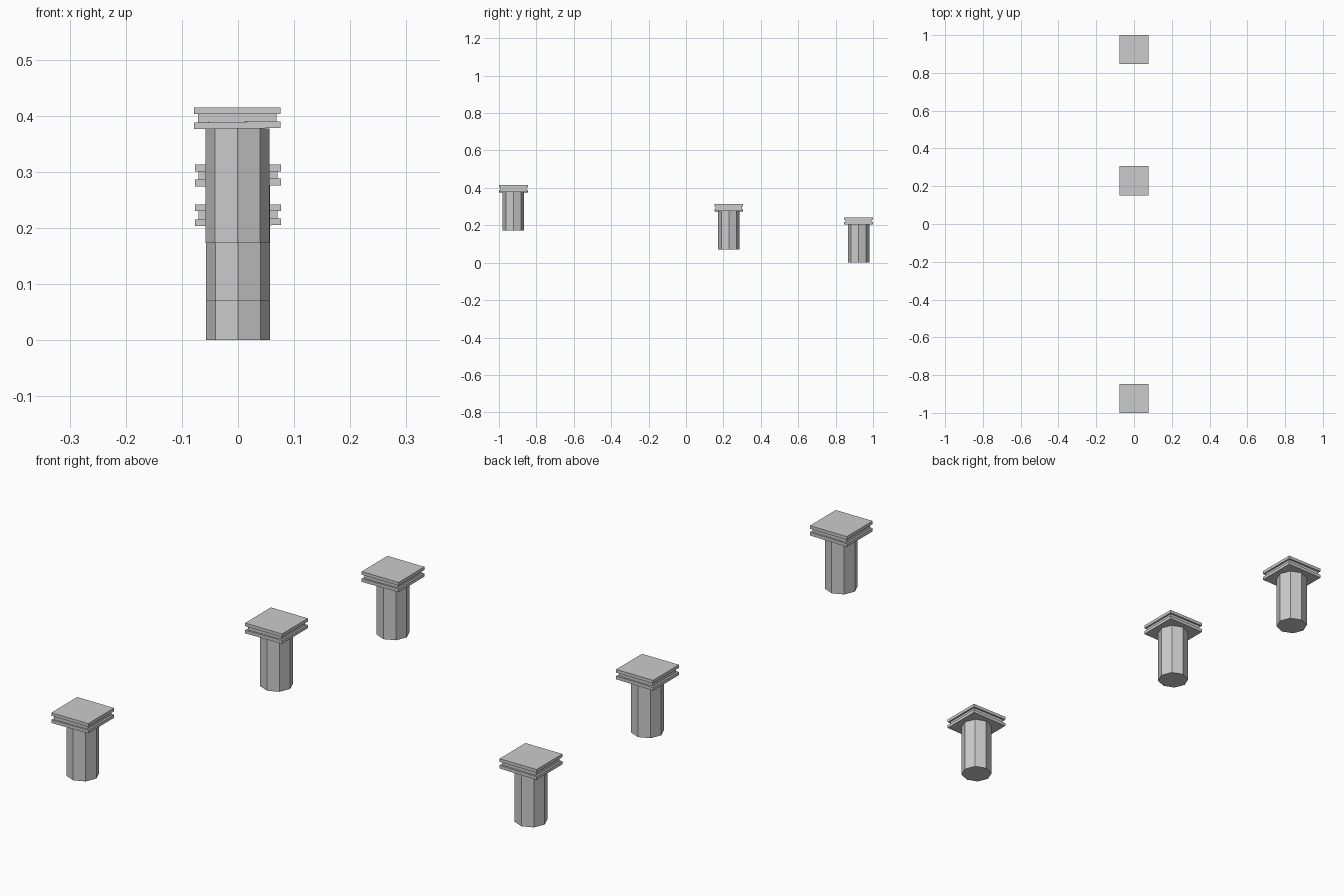
import bpy, bmesh
from math import cos, sin, pi

if "Cube" in bpy.data.objects:
    bpy.data.objects.remove(bpy.data.objects["Cube"])


def loft(name, rings, location):
    """Closed solid through a stack of point rings."""
    bm = bmesh.new()
    loops = [[bm.verts.new(p) for p in ring] for ring in rings]
    n = len(loops[0])
    for a, b in zip(loops, loops[1:]):
        for i in range(n):
            j = (i + 1) % n
            bm.faces.new((a[i], a[j], b[j], b[i]))
    bm.faces.new(loops[0][::-1])
    bm.faces.new(loops[-1])
    mesh = bpy.data.meshes.new(name)
    bm.to_mesh(mesh)
    bm.free()
    obj = bpy.data.objects.new(name, mesh)
    obj.location = location
    bpy.context.collection.objects.link(obj)
    return obj


def octagon(r, z):
    return [(r * cos(i * pi / 4), r * sin(i * pi / 4), z) for i in range(8)]


def square(h, z, tilt=0.0):
    return [(x * h, y * h, z + x * tilt) for x, y in ((-1, -1), (1, -1), (1, 1), (-1, 1))]


# Cap outline: lower slab (very slightly tilted), recessed neck, upper slab
cap = [(0.077, 0.204, 0.001), (0.077, 0.216, 0.001), (0.070, 0.216, 0.001),
       (0.070, 0.230, 0.0), (0.077, 0.230, 0.0), (0.077, 0.242, 0.0)]

# Three posts stepping down from front to back: x, y, base height
posts = [("front", -0.001, -0.923, 0.173),
         ("middle", 0.0, 0.229, 0.071),
         ("back", 0.0, 0.923, 0.0)]

for label, x, y, z in posts:
    loft(label + "_post_shaft", [octagon(0.057, 0.0), octagon(0.057, 0.2045)], (x, y, z))
    loft(label + "_post_cap", [square(*c) for c in cap], (x, y, z))
